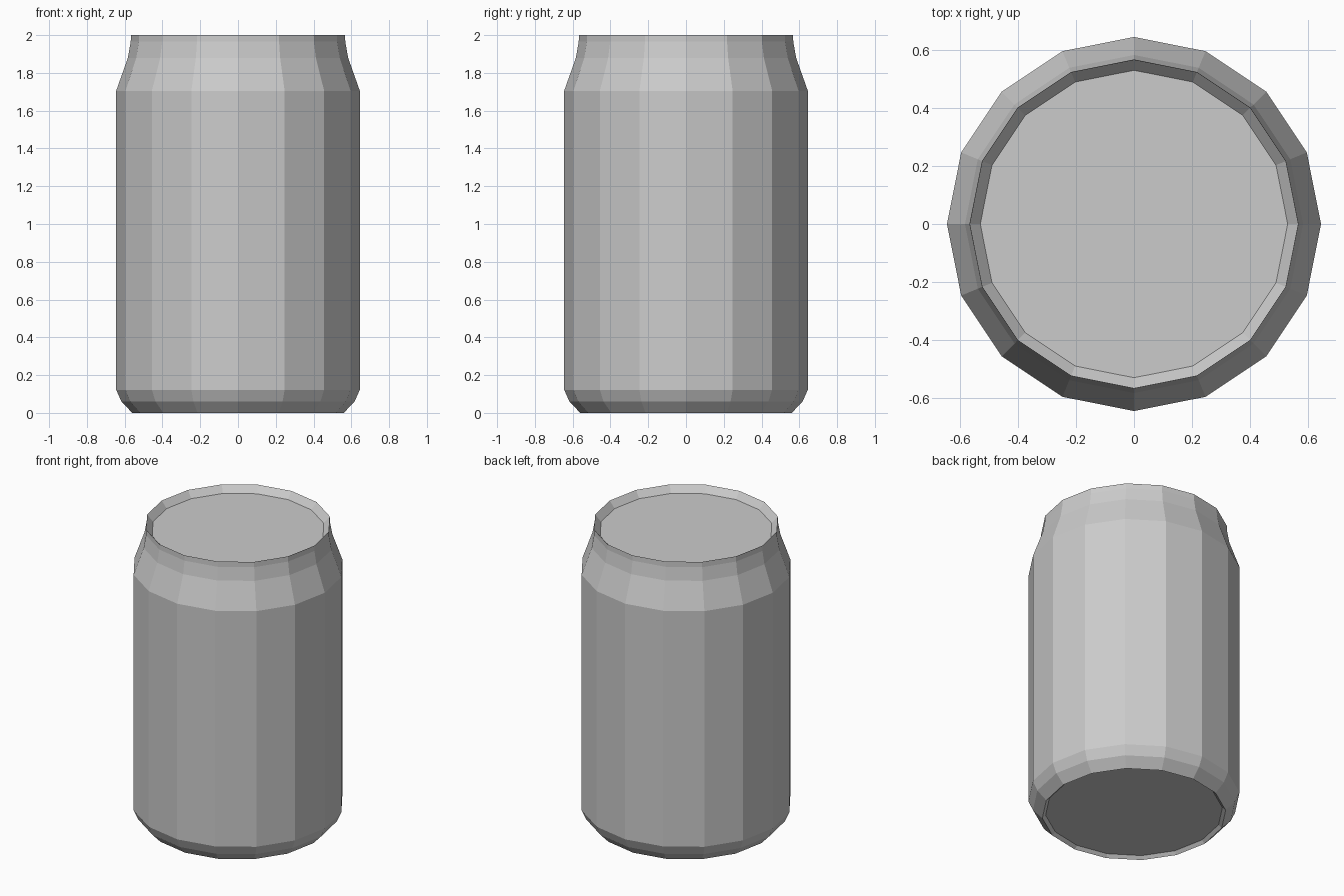
import bpy
import bmesh
from math import cos, sin, tau

cube = bpy.data.objects.get("Cube")
if cube:
    bpy.data.objects.remove(cube, do_unlink=True)

SIDES = 16

# Radius and height from the recessed base, up the wall, to the recessed lid
PROFILE = [
    (0.54, 0.02), (0.56, 0.0),                   # base rim
    (0.617, 0.06), (0.645, 0.122),               # lower bevel
    (0.645, 1.705), (0.583, 1.88),               # wall and shoulder
    (0.568, 1.965), (0.567, 2.0), (0.53, 1.956)  # neck and lid rim
]


def make_material(name, colour):
    mat = bpy.data.materials.new(name)
    mat.use_nodes = True
    mat.diffuse_color = colour
    mat.node_tree.nodes["Principled BSDF"].inputs["Base Color"].default_value = colour
    return mat


def lathe(name, profile, mat):
    bm = bmesh.new()
    rings = [[bm.verts.new((r * cos(tau * i / SIDES), r * sin(tau * i / SIDES), z))
              for i in range(SIDES)] for r, z in profile]
    # Bands between neighbouring rings
    for low, high in zip(rings, rings[1:]):
        for i in range(SIDES):
            j = (i + 1) % SIDES
            bm.faces.new((low[i], low[j], high[j], high[i]))
    # Flat base and lid
    bm.faces.new(rings[0][::-1])
    bm.faces.new(rings[-1])
    mesh = bpy.data.meshes.new(name)
    bm.to_mesh(mesh)
    bm.free()
    mesh.materials.append(mat)
    obj = bpy.data.objects.new(name, mesh)
    bpy.context.collection.objects.link(obj)
    return obj


metal = make_material("grey metal", (0.6, 0.6, 0.6, 1.0))
lathe("can_body", PROFILE, metal)
